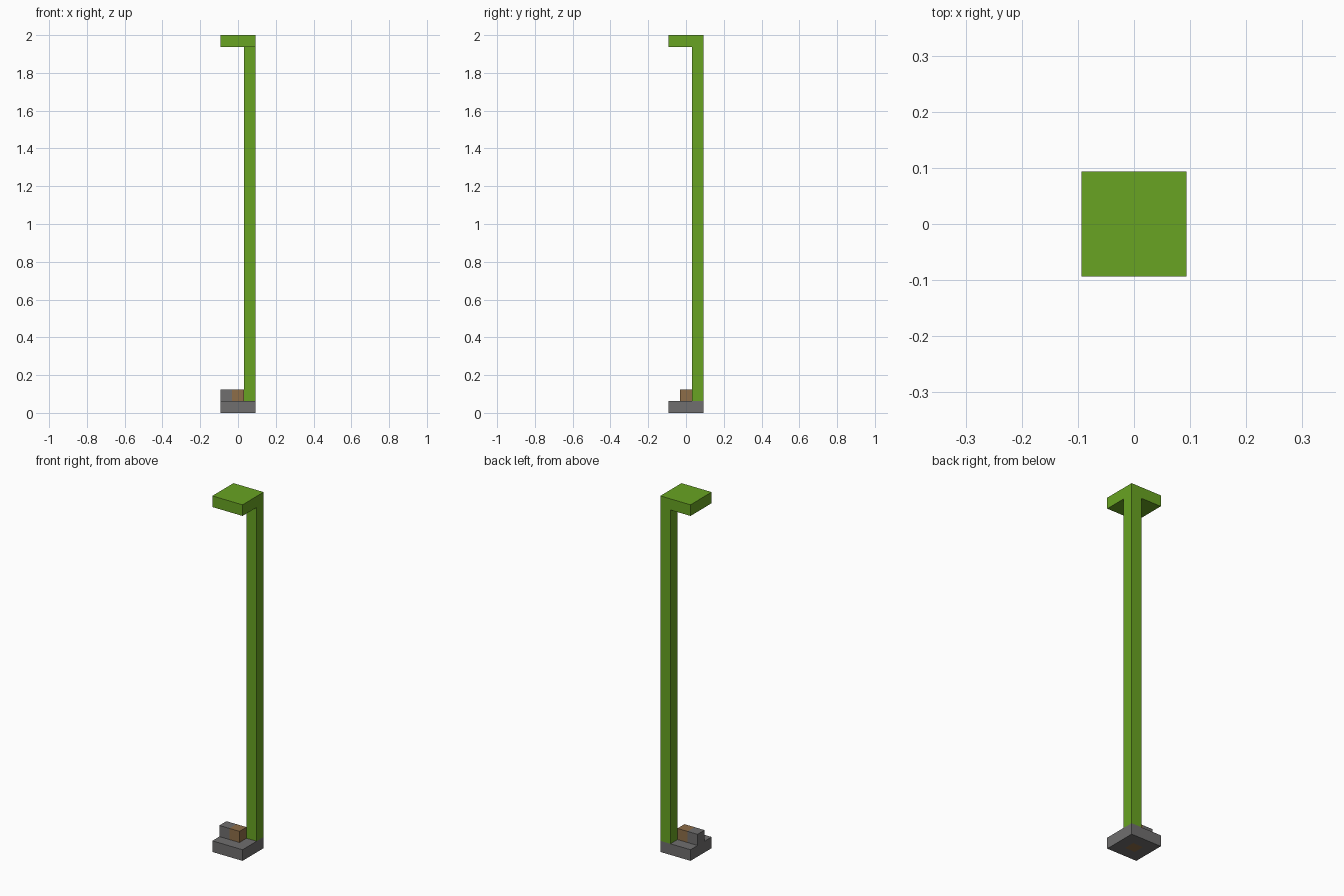
import bpy

cube = bpy.data.objects.get("Cube")
if cube:
    bpy.data.objects.remove(cube, do_unlink=True)

U = 0.0625  # one grid cell


def material(name, rgb):
    m = bpy.data.materials.new(name)
    m.use_nodes = True
    m.diffuse_color = (*rgb, 1)
    m.node_tree.nodes["Principled BSDF"].inputs["Base Color"].default_value = (*rgb, 1)
    return m


green = material("leaf green", (0.14, 0.37, 0.016))
grey = material("stone grey", (0.16, 0.158, 0.158))
brown = material("earth brown", (0.27, 0.155, 0.065))


def box(name, lo, hi, mat):
    """Flat-shaded box between two corners given in grid cells."""
    bpy.ops.mesh.primitive_cube_add(size=1)
    ob = bpy.context.object
    ob.name = name
    ob.location = [(a + b) / 2 * U for a, b in zip(lo, hi)]
    ob.scale = [(b - a) * U for a, b in zip(lo, hi)]
    bpy.ops.object.transform_apply(location=True, scale=True)
    ob.data.materials.append(mat)
    return ob


# Square base: four bars around a brown centre
box("base_front", (-1.5, -1.5, 0), (1.5, -0.5, 1), grey)
box("base_back", (-1.5, 0.5, 0), (1.5, 1.5, 1), grey)
box("base_right", (-1.5, -0.5, 0), (-0.5, 0.5, 1), grey)
box("base_left", (0.5, -0.5, 0), (1.5, 0.5, 1), grey)
box("base_centre", (-0.5, -0.5, 0), (0.5, 0.5, 1), brown)

# Step on the base
box("step_stone", (-1.5, -0.5, 1), (-0.5, 0.5, 2), grey)
box("step_earth", (-0.5, -0.5, 1), (0.5, 0.5, 2), brown)

# Corner post and top slab
box("post", (0.5, 0.5, 1), (1.5, 1.5, 31), green)
box("top_slab", (-1.5, -1.5, 31), (1.5, 1.5, 32), green)
